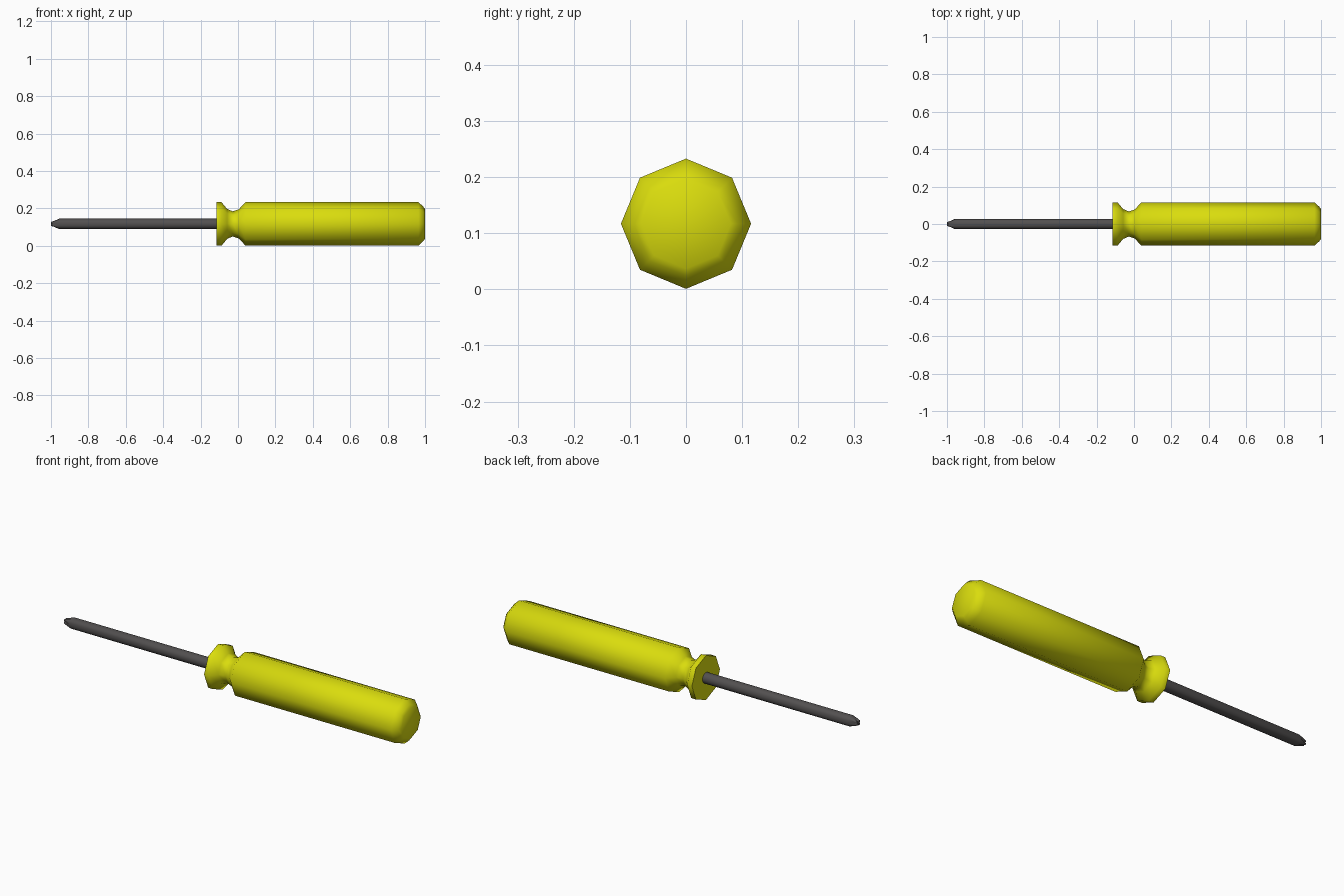
import bpy, bmesh, math

if "Cube" in bpy.data.objects:
    bpy.data.objects.remove(bpy.data.objects["Cube"])

CZ = 0.117  # height of the tool's axis


def material(name, rgb):
    m = bpy.data.materials.new(name)
    m.diffuse_color = (*rgb, 1)
    m.use_nodes = True
    m.node_tree.nodes["Principled BSDF"].inputs["Base Color"].default_value = m.diffuse_color
    return m


def lathe(name, sides, rings, mat, angle):
    """Loft rings of (x, radius function of angle) along the x axis."""
    bm = bmesh.new()
    loops = []
    for x, radius in rings:
        loop = []
        for i in range(sides):
            a = 2 * math.pi * i / sides
            r = radius(a) if callable(radius) else radius
            loop.append(bm.verts.new((x, r * math.cos(a), CZ + r * math.sin(a))))
        loops.append(loop)
    for p, q in zip(loops, loops[1:]):
        for i in range(sides):
            j = (i + 1) % sides
            bm.faces.new((p[i], p[j], q[j], q[i]))
    bm.faces.new(loops[0])
    bm.faces.new(loops[-1])
    bmesh.ops.recalc_face_normals(bm, faces=bm.faces)
    me = bpy.data.meshes.new(name)
    bm.to_mesh(me)
    bm.free()
    ob = bpy.data.objects.new(name, me)
    bpy.context.collection.objects.link(ob)
    me.materials.append(mat)
    bpy.ops.object.select_all(action='DESELECT')
    ob.select_set(True)
    bpy.context.view_layer.objects.active = ob
    bpy.ops.object.shade_smooth_by_angle(angle=math.radians(angle))
    return ob


yellow = material("yellow plastic", (0.70, 0.72, 0.004))
steel = material("dark steel", (0.085, 0.08, 0.08))

# Octagonal handle: collar, waisted neck, grip, chamfered butt
lathe("handle", 8, [
    (-0.115, 0.116), (-0.088, 0.116), (-0.058, 0.080), (-0.028, 0.067),
    (0.004, 0.078), (0.040, 0.116), (0.965, 0.116), (0.990, 0.093),
    (1.0, 0.080)], yellow, 60)


# Shaft with a cross-point tip: four ridges on the diagonals, grooves between
def cross(ridge, groove):
    return lambda a: groove + (ridge - groove) * abs(math.sin(2 * a))


R = 0.028
lathe("shaft", 16, [
    (-1.0, cross(0.014, 0.005)), (-0.985, cross(0.019, 0.010)),
    (-0.955, R), (-0.10, R)], steel, 40)
